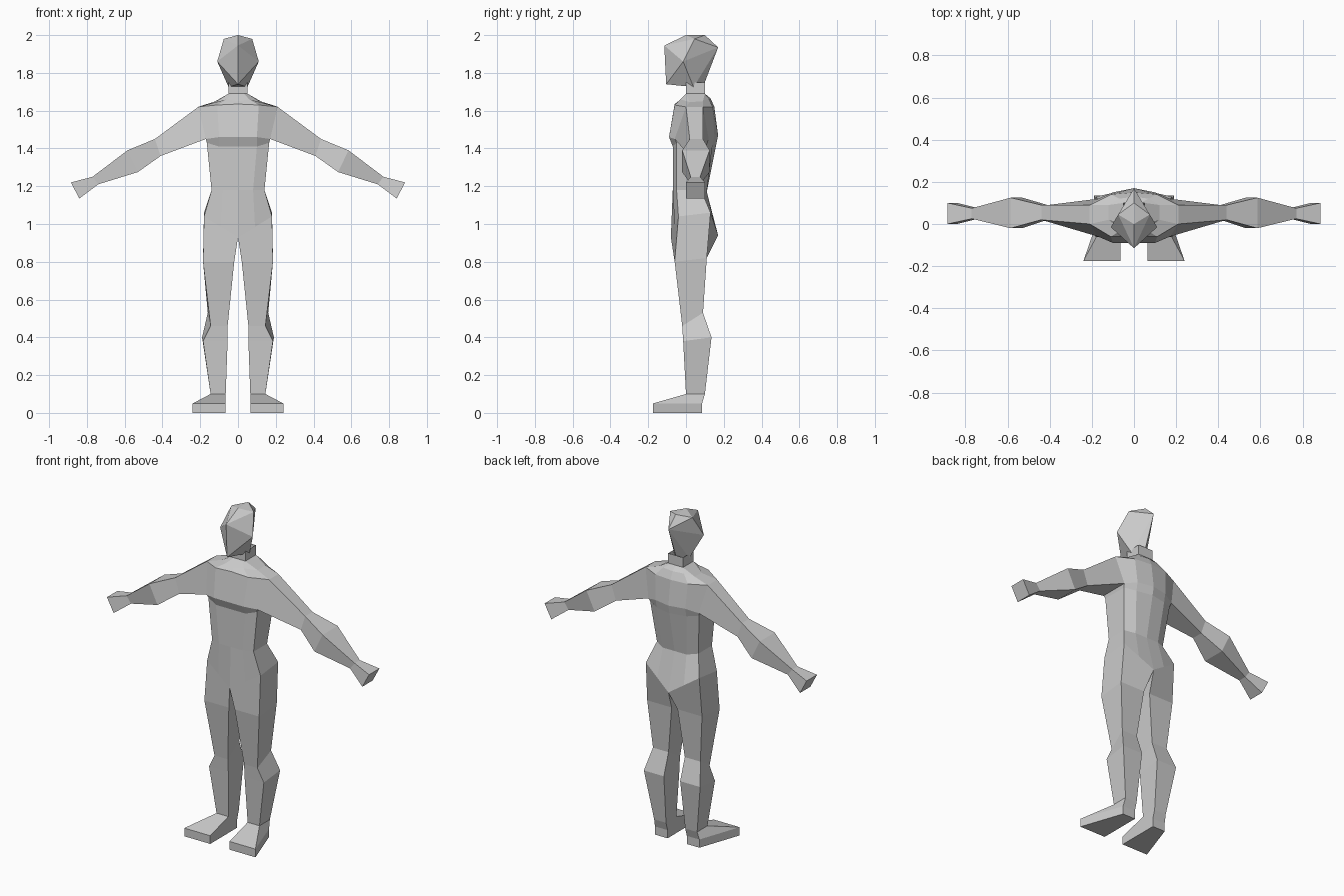
import bpy
import bmesh

default_cube = bpy.data.objects.get("Cube")
if default_cube:
    bpy.data.objects.remove(default_cube, do_unlink=True)


def make_material(name, value):
    material = bpy.data.materials.new(name)
    material.use_nodes = True
    colour = (value, value, value, 1)
    material.diffuse_color = colour
    material.node_tree.nodes["Principled BSDF"].inputs["Base Color"].default_value = colour
    return material


clay_grey = make_material("clay grey", .6)


def finish(name, bm, mirrored=True):
    """Turn a bmesh into a flat-shaded object, mirrored across x if it is one half."""
    mesh = bpy.data.meshes.new(name)
    bm.to_mesh(mesh)
    bm.free()
    mesh.materials.append(clay_grey)
    part = bpy.data.objects.new(name, mesh)
    bpy.context.collection.objects.link(part)
    if mirrored:
        mirror = part.modifiers.new("Mirror", 'MIRROR')
        mirror.use_axis[0] = True
        mirror.merge_threshold = .001
    return part


def loft(name, rings, closed=True, skip=None):
    """Bridge successive cross-sections; closed sections also get an end cap."""
    bm = bmesh.new()
    loops = [[bm.verts.new(point) for point in ring] for ring in rings]
    count = len(rings[0])
    for row, (upper, lower) in enumerate(zip(loops, loops[1:])):
        for i in range(count if closed else count - 1):
            if (row, i) == skip:
                continue
            j = (i + 1) % count
            bm.faces.new((upper[i], lower[i], lower[j], upper[j]))
    if closed:
        bm.faces.new(loops[-1][::-1])
    return finish(name, bm)


# Torso half-sections, each running front centre, side, back centre
neck_top = [(0, 0, 1.75), (.03, 0, 1.75), (.05, 0, 1.75),
            (.05, .1, 1.75), (.03, .1, 1.75), (0, .1, 1.75)]
neck_base = [(x, y, 1.69) for x, y, z in neck_top]
collar = [(0, -.04, 1.65), (.06, -.03, 1.66), (.12, .02, 1.645),
          (.12, .09, 1.65), (.07, .12, 1.665), (0, .13, 1.665)]
shoulders = [(0, -.06, 1.635), (.11, -.06, 1.63), (.21, 0, 1.62),
             (.21, .09, 1.62), (.11, .14, 1.62), (0, .15, 1.62)]
chest = [(0, -.09, 1.46), (.1, -.09, 1.46), (.17, -.06, 1.45),
         (.17, .12, 1.45), (.1, .15, 1.47), (0, .17, 1.47)]
ribs = [(0, -.07, 1.41), (.1, -.07, 1.41), (.165, -.05, 1.43),
        (.165, .11, 1.43), (.1, .14, 1.42), (0, .16, 1.42)]
waist = [(0, -.07, 1.18), (.08, -.07, 1.18), (.14, -.05, 1.18),
         (.14, .08, 1.18), (.08, .11, 1.17), (0, .11, 1.17)]
hips = [(0, -.08, .93), (.09, -.06, .985), (.18, -.04, 1.04),
        (.18, .13, 1.06), (.09, .15, 1), (0, .17, .94)]
loft("torso", [neck_top, neck_base, collar, shoulders, chest, ribs, waist, hips],
     closed=False, skip=(3, 2))


# Arms grow from the open shoulder side of the torso
def arm_section(top, bottom, front, back):
    (top_x, top_z), (low_x, low_z) = top, bottom
    return [(top_x, front, top_z), (top_x, back, top_z),
            (low_x, back, low_z), (low_x, front, low_z)]


shoulder_joint = [shoulders[2], shoulders[3], chest[3], chest[2]]
elbow = arm_section((.44, 1.45), (.41, 1.36), .02, .09)
forearm = arm_section((.585, 1.39), (.53, 1.275), -.02, .125)
wrist = arm_section((.77, 1.25), (.74, 1.21), .025, .075)
hand_tip = arm_section((.885, 1.22), (.84, 1.135), 0, .1)
loft("arms", [shoulder_joint, elbow, forearm, wrist, hand_tip])


# Legs continue from the hip corners down to the soles
def leg_section(inner, outer_front, outer_back, front, back, front_z, back_z):
    return [(inner, front, front_z), (outer_front, front, front_z),
            (outer_back, back, back_z), (inner, back, back_z)]


hip_joint = [hips[0], hips[2], hips[3], hips[5]]
thigh = leg_section(.02, .185, .185, -.06, .11, .8, .82)
knee = leg_section(.055, .145, .16, -.02, .09, .46, .53)
calf = leg_section(.055, .185, .19, -.015, .135, .38, .4)
ankle = leg_section(.065, .145, .145, 0, .1, .1, .1)
foot_top = leg_section(.065, .24, .15, -.175, .085, .05, .05)
sole = [(x, y, 0) for x, y, z in foot_top]
loft("legs_and_feet", [hip_joint, thigh, knee, calf, ankle, foot_top, sole])


# Head: a faceted hull of brow, crown, temples, back, chin, jaw and nape
centre_line = [(0, -.115, 1.945), (0, 0, 2), (0, .1, 2), (0, .17, 1.935),
               (0, .09, 1.725), (0, -.105, 1.74)]
side_points = [(.075, .045, 1.98), (.11, -.015, 1.86), (.05, .04, 1.725)]
head = bmesh.new()
for point in centre_line:
    head.verts.new(point)
for x, y, z in side_points:
    for side in (-1, 1):
        head.verts.new((side * x, y, z))
bmesh.ops.convex_hull(head, input=head.verts[:])
bmesh.ops.recalc_face_normals(head, faces=head.faces[:])
finish("head", head, mirrored=False)
